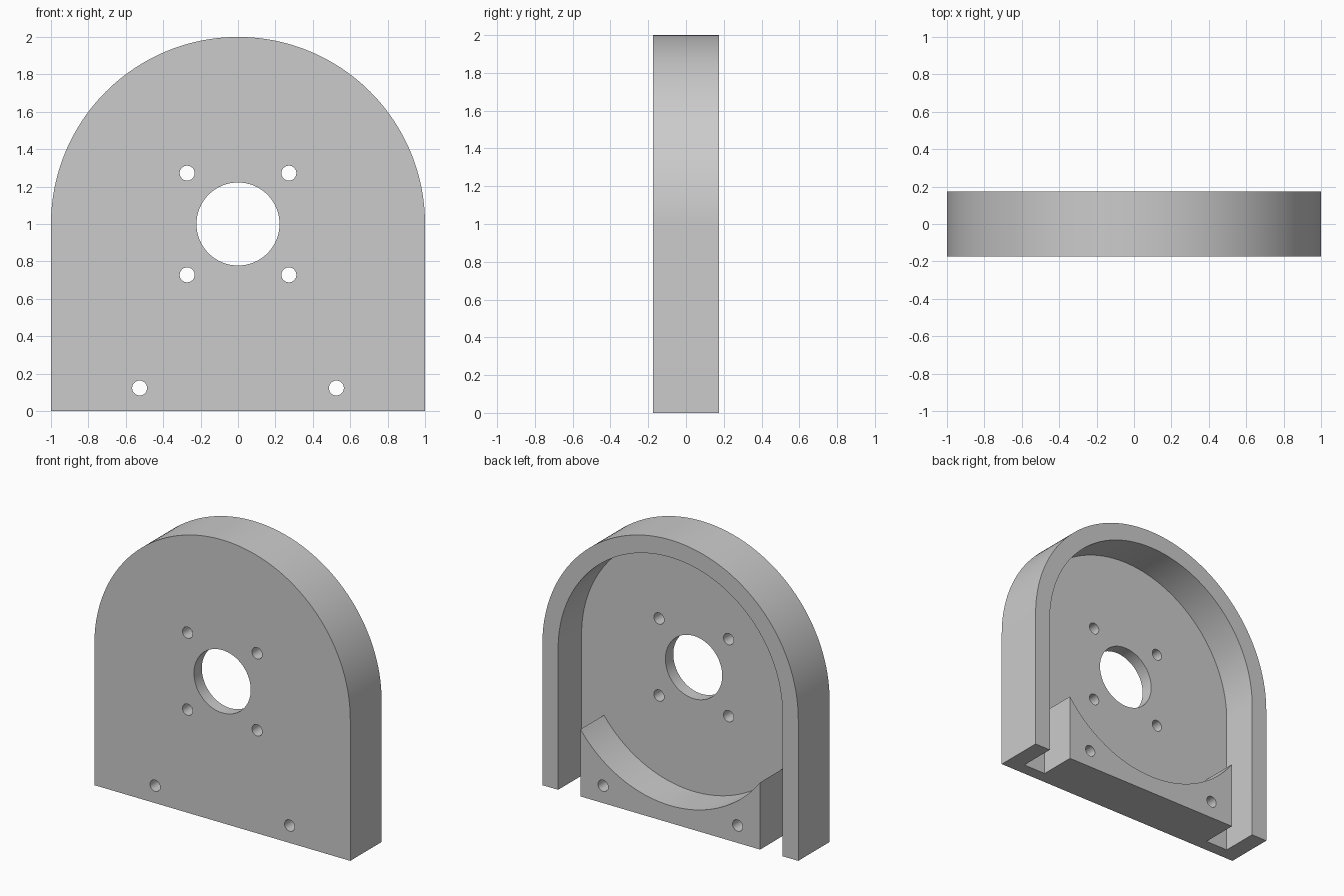
import bpy, bmesh, math
from math import cos, sin, pi

cube = bpy.data.objects.get("Cube")
if cube:
    bpy.data.objects.remove(cube, do_unlink=True)

# Main dimensions
HALF_DEPTH = 0.175
POCKET_FLOOR = -0.087
OUTER_R = 1.0
INNER_R = 0.877
BLOCK_HALF = 0.702
CENTRE_Z = 1.0

grey = bpy.data.materials.new("plain_grey")
grey.use_nodes = True
colour = (0.6, 0.6, 0.6, 1)
grey.diffuse_color = colour
grey.node_tree.nodes["Principled BSDF"].inputs["Base Color"].default_value = colour


def arc(radius, start, end, steps, cx=0, cz=CENTRE_Z):
    """Points (x, z) along a circular arc."""
    angles = [start + (end - start) * i / steps for i in range(steps + 1)]
    return [(cx + radius * cos(a), cz + radius * sin(a)) for a in angles]


def extrude_profile(name, points, y0, y1):
    """Solid made by extruding an (x, z) outline from y0 to y1."""
    bm = bmesh.new()
    face = bm.faces.new([bm.verts.new((x, y0, z)) for x, z in points])
    new = bmesh.ops.extrude_face_region(bm, geom=[face])["geom"]
    verts = [v for v in new if isinstance(v, bmesh.types.BMVert)]
    bmesh.ops.translate(bm, verts=verts, vec=(0, y1 - y0, 0))
    bmesh.ops.recalc_face_normals(bm, faces=bm.faces)
    mesh = bpy.data.meshes.new(name)
    bm.to_mesh(mesh)
    bm.free()
    mesh.materials.append(grey)
    obj = bpy.data.objects.new(name, mesh)
    bpy.context.collection.objects.link(obj)
    return obj


def cut(target, cutter):
    """Subtract the cutter, then discard it."""
    cutter.hide_render = True
    bpy.context.view_layer.objects.active = target
    mod = target.modifiers.new("cut", 'BOOLEAN')
    mod.operation = 'DIFFERENCE'
    mod.solver = 'EXACT'
    mod.object = cutter
    bpy.ops.object.modifier_apply(modifier=mod.name)
    bpy.data.objects.remove(cutter, do_unlink=True)


# Arched housing body
outline = [(-OUTER_R, 0), (OUTER_R, 0)] + arc(OUTER_R, 0, pi, 96)
housing = extrude_profile("arched_housing", outline, -HALF_DEPTH, HALF_DEPTH)

# Rear pocket, leaving the rim and the concave foot block
corner = math.acos(BLOCK_HALF / INNER_R)
pocket = [(INNER_R, -0.1)] + arc(INNER_R, 0, pi, 96)
pocket += [(-INNER_R, -0.1), (-BLOCK_HALF, -0.1)]
pocket += arc(INNER_R, pi + corner, 2 * pi - corner, 64)
pocket += [(BLOCK_HALF, -0.1)]
cut(housing, extrude_profile("pocket_cutter", pocket, POCKET_FLOOR, HALF_DEPTH + 0.1))

# Shaft hole, four motor screw holes and two foot screw holes
holes = [(0, CENTRE_Z, 0.222, 64)]
for side in (-1, 1):
    holes += [(side * 0.272, CENTRE_Z + v * 0.272, 0.04, 32) for v in (-1, 1)]
    holes.append((side * 0.526, 0.123, 0.04, 32))
for x, z, radius, steps in holes:
    circle = arc(radius, 0, 2 * pi, steps, x, z)[:-1]
    cut(housing, extrude_profile("hole_cutter", circle, -0.4, 0.4))

# Smooth curved walls, sharp edges elsewhere
bpy.ops.object.select_all(action='DESELECT')
housing.select_set(True)
bpy.context.view_layer.objects.active = housing
bpy.ops.object.shade_smooth_by_angle(angle=math.radians(30))
